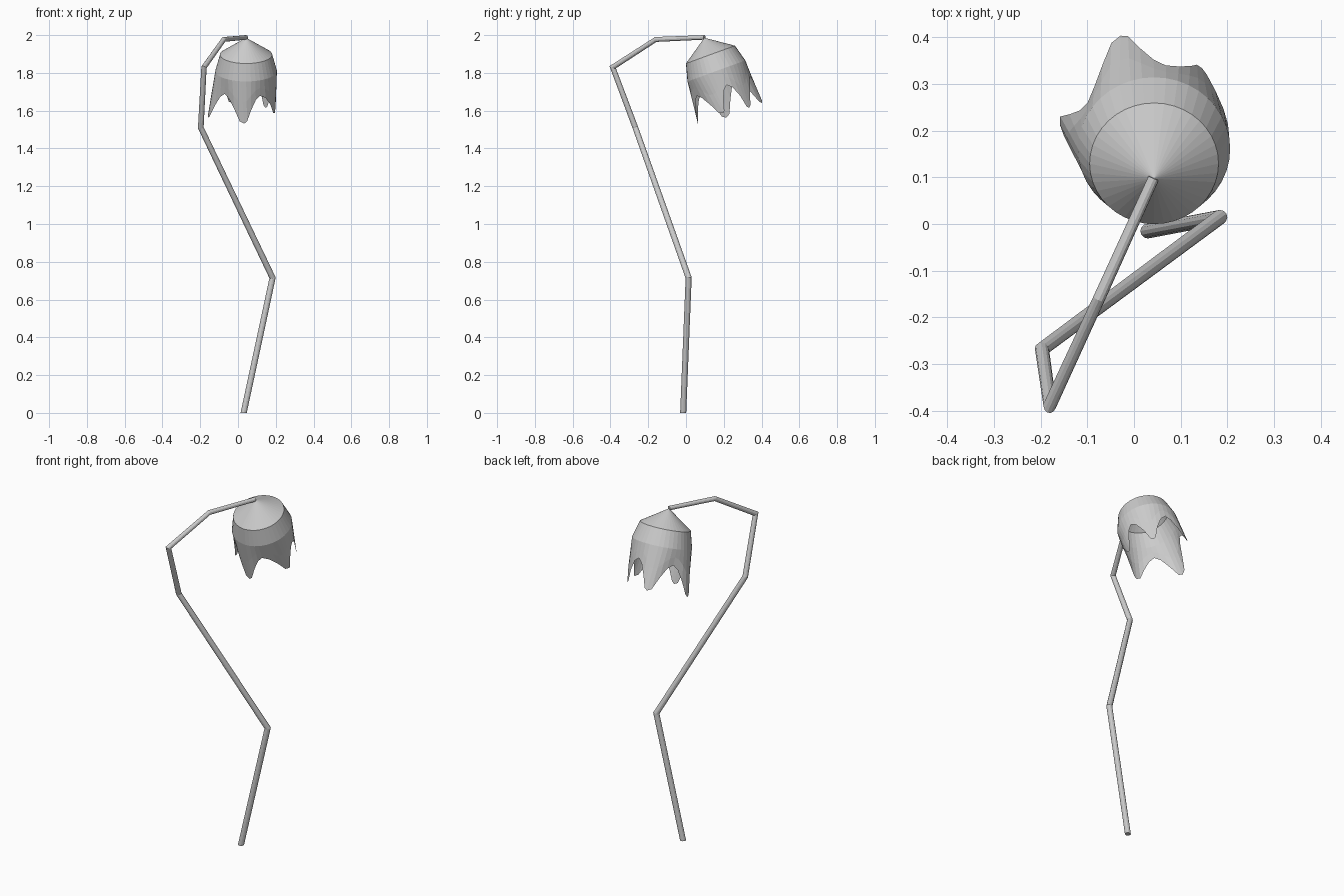
import bpy, bmesh
from math import sin, cos, pi, radians
from mathutils import Vector

if "Cube" in bpy.data.objects:
    bpy.data.objects.remove(bpy.data.objects["Cube"])


def finish(bm, name):
    bmesh.ops.recalc_face_normals(bm, faces=bm.faces)
    me = bpy.data.meshes.new(name)
    bm.to_mesh(me)
    bm.free()
    ob = bpy.data.objects.new(name, me)
    bpy.context.collection.objects.link(ob)
    return ob


def bridge(bm, a, b):
    n = len(a)
    for i in range(n):
        bm.faces.new((a[i], a[(i + 1) % n], b[(i + 1) % n], b[i]))


# Crooked stem: a round section swept along a bent path with mitred corners
path = [Vector(p) for p in (
    (0.03, -0.015, 0), (0.183, 0.014, 0.715), (-0.197, -0.268, 1.51),
    (-0.18, -0.388, 1.83), (-0.075, -0.16, 1.977), (0.042, 0.098, 1.988))]
radii = [0.016, 0.016, 0.015, 0.014, 0.013, 0.012]
SIDES = 12
dirs = [(b - a).normalized() for a, b in zip(path, path[1:])]
bm = bmesh.new()
side = dirs[0].cross(Vector((0, 1, 0))).normalized()
up = dirs[0].cross(side)
offs = [side * cos(2 * pi * i / SIDES) + up * sin(2 * pi * i / SIDES) for i in range(SIDES)]
rings = []
for k, p in enumerate(path):
    d_in = dirs[max(k - 1, 0)]
    d_out = dirs[min(k, len(dirs) - 1)]
    plane = Vector((0, 0, 1)) if k == 0 else (d_in + d_out).normalized()
    ring = []
    for o in offs:
        v = o * radii[k]
        ring.append(bm.verts.new(p + v - d_in * (v.dot(plane) / d_in.dot(plane))))
    rings.append(ring)
    turn = d_in.rotation_difference(d_out)
    offs = [turn @ o for o in offs]
for a, b in zip(rings, rings[1:]):
    bridge(bm, a, b)
bm.faces.new(rings[0])
bm.faces.new(rings[-1])
stem = finish(bm, "stem")

# Hanging bell flower, tilted back from the stem tip
apex = Vector((0.043, 0.097, 1.986))
t = radians(20)
axis = Vector((0, sin(t), -cos(t)))
ex, ey = Vector((1, 0, 0)), Vector((0, cos(t), sin(t)))


def at(depth, r, deg):
    a = radians(deg)
    return apex + axis * depth + ex * (r * cos(a)) + ey * (r * sin(a))


# petal tips: angle, radius, depth along the axis
tips = [(43, 0.14, 0.43), (113, 0.184, 0.43), (190, 0.205, 0.437),
        (267, 0.188, 0.415), (345, 0.157, 0.41)]
HALF = 4                                        # columns on each side of a petal
length = [1.0, 0.92, 0.50, 0.14, 0.0]           # hem drop from tip to valley
bell = bmesh.new()
top = bell.verts.new(apex)
shoulder, waist, middle, hem = [], [], [], []
for k, (ang, rad, dep) in enumerate(tips):
    base = 45 + 72 * k
    for s in range(-HALF, HALF):
        deg = base + s * 9
        f = length[abs(s)]
        w = 1 - abs(s) / HALF
        r_end = 0.160 + (rad - 0.160) * f
        d_end = 0.275 + (dep - 0.275) * f
        a_end = deg + (ang - base) * w - s * 9 * 0.35 * f
        shoulder.append(bell.verts.new(at(0.095, 0.138, deg)))
        waist.append(bell.verts.new(at(0.187, 0.163, deg)))
        middle.append(bell.verts.new(at(0.187 + (d_end - 0.187) * 0.5,
                                        (0.163 + r_end) / 2, (deg + a_end) / 2)))
        hem.append(bell.verts.new(at(d_end, r_end, a_end)))
n = len(shoulder)
for i in range(n):
    bell.faces.new((top, shoulder[i], shoulder[(i + 1) % n]))
for a, b in ((shoulder, waist), (waist, middle), (middle, hem)):
    bridge(bell, a, b)
flower = finish(bell, "bell_flower")
